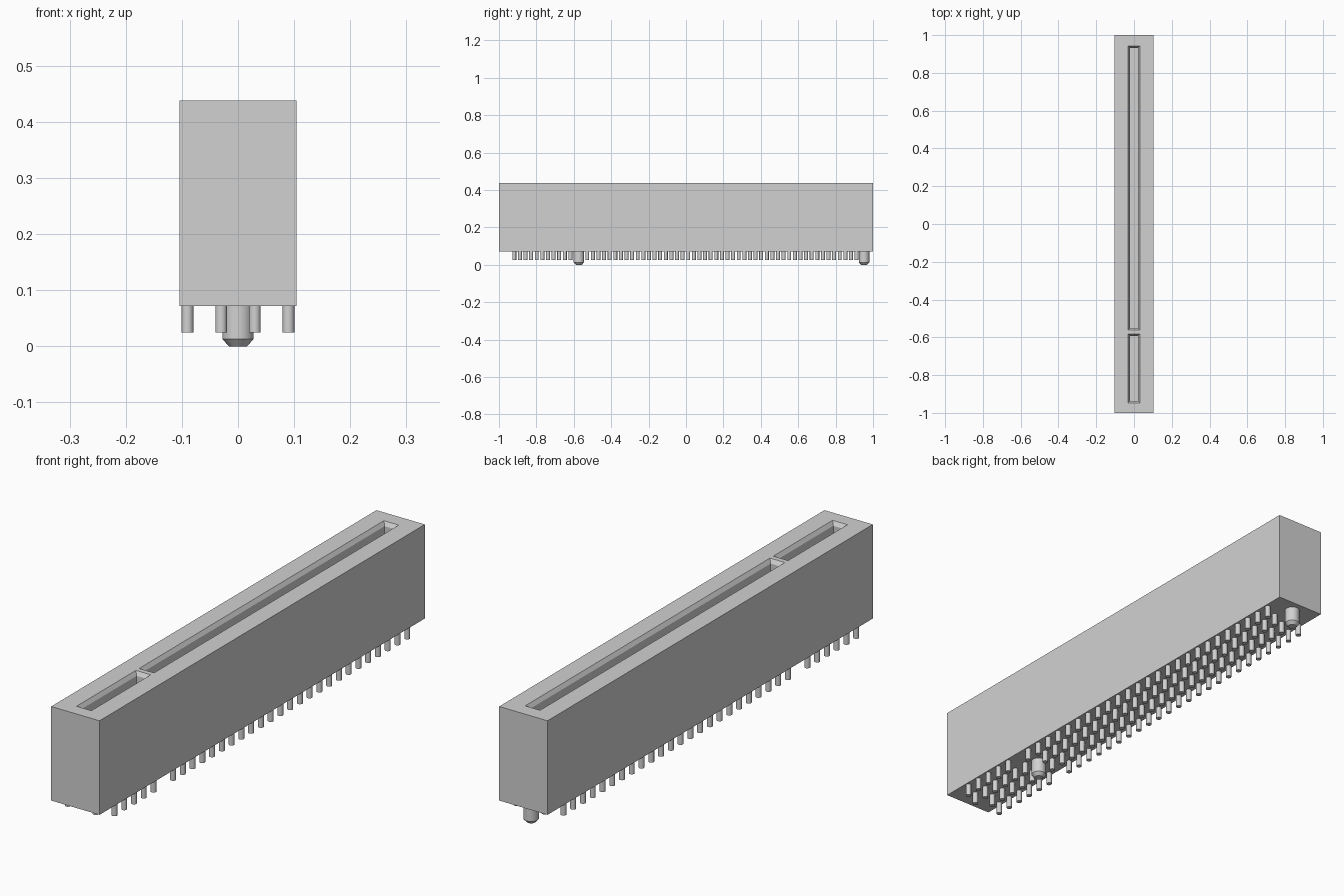
import bpy
import bmesh
import math
from mathutils import Matrix

cube = bpy.data.objects.get("Cube")
if cube:
    bpy.data.objects.remove(cube, do_unlink=True)

HALF_WIDTH, HALF_LENGTH = 0.104, 1.0
BASE_Z, TOP_Z = 0.072, 0.438
PITCH, FIRST_PIN_Y, POSITIONS = 0.03, -0.918, 62
KEY_POSITIONS = (11, 12)
KEY_Y = FIRST_PIN_Y + 11.5 * PITCH

grey = bpy.data.materials.new("light_grey")
grey.use_nodes = True
colour = (0.64, 0.64, 0.64, 1.0)
grey.diffuse_color = colour
grey.node_tree.nodes["Principled BSDF"].inputs["Base Color"].default_value = colour


def make_object(name, bm):
    bmesh.ops.recalc_face_normals(bm, faces=bm.faces)
    mesh = bpy.data.meshes.new(name)
    bm.to_mesh(mesh)
    bm.free()
    mesh.materials.append(grey)
    obj = bpy.data.objects.new(name, mesh)
    bpy.context.collection.objects.link(obj)
    return obj


def activate(obj):
    bpy.ops.object.select_all(action="DESELECT")
    obj.select_set(True)
    bpy.context.view_layer.objects.active = obj


def smooth(obj):
    activate(obj)
    bpy.ops.object.shade_smooth_by_angle(angle=math.radians(30))


def loft(bm, rings):
    """Skin a list of vertex rings and cap both ends."""
    loops = [[bm.verts.new(p) for p in ring] for ring in rings]
    for low, high in zip(loops, loops[1:]):
        for i in range(len(low)):
            j = (i + 1) % len(low)
            bm.faces.new((low[i], low[j], high[j], high[i]))
    bm.faces.new(loops[0][::-1])
    bm.faces.new(loops[-1])


def rectangle(half_x, y0, y1, z):
    return [(-half_x, y0, z), (half_x, y0, z), (half_x, y1, z), (-half_x, y1, z)]


def circle(radius, y, z, sides=24):
    angles = [2 * math.pi * i / sides for i in range(sides)]
    return [(radius * math.cos(a), y + radius * math.sin(a), z) for a in angles]


# Housing block
bm = bmesh.new()
loft(bm, [rectangle(HALF_WIDTH, -HALF_LENGTH, HALF_LENGTH, z) for z in (BASE_Z, TOP_Z)])
housing = make_object("housing", bm)

# Two card slots with a chamfered lead-in, cut from the top
SLOT_HALF, LEAD_IN, SLOT_FLOOR = 0.032, 0.01, 0.20
for name, y0, y1 in (("short_slot", -0.947, -0.582), ("long_slot", -0.562, 0.943)):
    inner = (SLOT_HALF - LEAD_IN, y0 + LEAD_IN, y1 - LEAD_IN)
    outer = (SLOT_HALF, y0, y1)
    bm = bmesh.new()
    loft(bm, [rectangle(*inner, SLOT_FLOOR), rectangle(*inner, TOP_Z - 0.015),
              rectangle(*outer, TOP_Z), rectangle(*outer, TOP_Z + 0.05)])
    cutter = make_object(name + "_cutter", bm)
    cutter.hide_render = True
    cut = housing.modifiers.new(name, "BOOLEAN")
    cut.operation = "DIFFERENCE"
    cut.solver = "EXACT"
    cut.object = cutter
    activate(housing)
    bpy.ops.object.modifier_apply(modifier=cut.name)
    bpy.data.objects.remove(cutter, do_unlink=True)

# Four staggered rows of contact pins, skipping the key
PIN_BOTTOM, PIN_TOP = 0.025, BASE_Z + 0.005
rows = (("right_outer_pins", -0.09, 0), ("right_inner_pins", -0.03, 1),
        ("left_inner_pins", 0.03, 0), ("left_outer_pins", 0.09, 1))
for name, x, start in rows:
    bm = bmesh.new()
    for i in range(start, POSITIONS, 2):
        if i in KEY_POSITIONS:
            continue
        place = Matrix.Translation((x, FIRST_PIN_Y + i * PITCH, (PIN_BOTTOM + PIN_TOP) / 2))
        bmesh.ops.create_cone(bm, cap_ends=True, segments=20, radius1=0.0105,
                              radius2=0.0105, depth=PIN_TOP - PIN_BOTTOM, matrix=place)
    smooth(make_object(name, bm))

# Two locating posts with chamfered tips
for name, y in (("front_locating_post", KEY_Y), ("back_locating_post", 0.952)):
    bm = bmesh.new()
    loft(bm, [circle(0.016, y, 0), circle(0.028, y, 0.013), circle(0.028, y, BASE_Z + 0.005)])
    smooth(make_object(name, bm))
